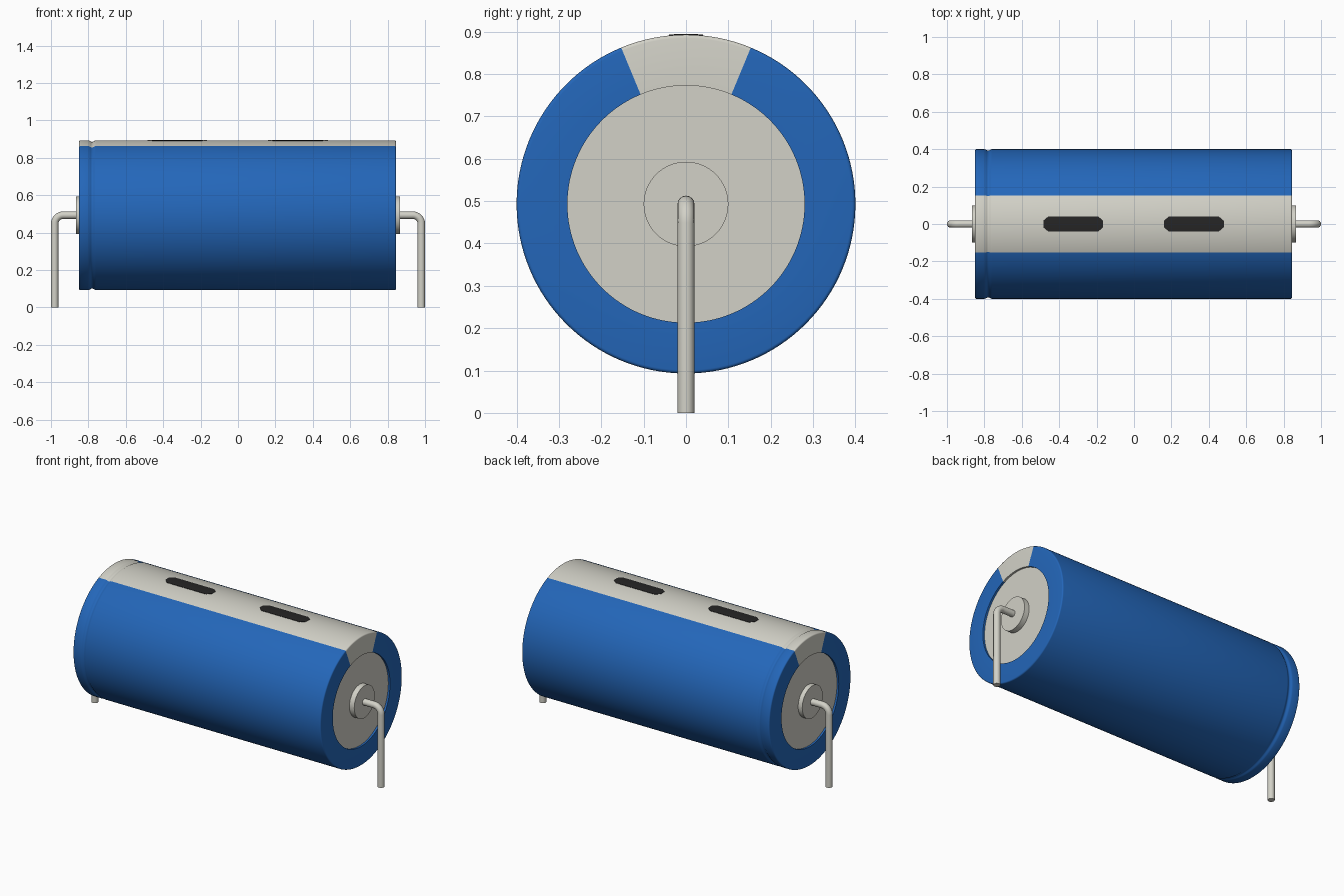
import bpy, bmesh
from math import sin, cos, pi, atan2, radians, sqrt

cube = bpy.data.objects.get("Cube")
if cube:
    bpy.data.objects.remove(cube, do_unlink=True)

AXIS_Z, RADIUS, SEGMENTS = 0.493, 0.4, 128


def material(name, rgb):
    mat = bpy.data.materials.new(name)
    mat.use_nodes = True
    mat.diffuse_color = (*rgb, 1)
    mat.node_tree.nodes["Principled BSDF"].inputs["Base Color"].default_value = (*rgb, 1)
    return mat


BLUE = material("blue sleeve", (0.017, 0.134, 0.488))
GREY = material("light metal grey", (0.645, 0.638, 0.572))
BLACK = material("black print", (0.019, 0.0185, 0.0185))


def finish(name, bm, mats):
    bmesh.ops.recalc_face_normals(bm, faces=bm.faces)
    mesh = bpy.data.meshes.new(name)
    bm.to_mesh(mesh)
    bm.free()
    for mat in mats:
        mesh.materials.append(mat)
    obj = bpy.data.objects.new(name, mesh)
    bpy.context.collection.objects.link(obj)
    smooth(obj)
    return obj


def smooth(obj):
    bpy.ops.object.select_all(action="DESELECT")
    obj.select_set(True)
    bpy.context.view_layer.objects.active = obj
    bpy.ops.object.shade_smooth_by_angle(angle=radians(35))


def lathe(name, profile, mats, segments=SEGMENTS, caps=False, stripe=0):
    """Revolve (x, radius) points about the horizontal axis."""
    bm = bmesh.new()
    rings = []
    for x, r in profile:
        rings.append([bm.verts.new((x, r * sin(2 * pi * i / segments),
                                    AXIS_Z + r * cos(2 * pi * i / segments)))
                      for i in range(segments)])
    for a, b in zip(rings, rings[1:]):
        for i in range(segments):
            j = (i + 1) % segments
            bm.faces.new((a[i], a[j], b[j], b[i]))
    if caps:
        bm.faces.new(rings[0])
        bm.faces.new(rings[-1])
    for face in bm.faces:
        c = face.calc_center_median()
        if abs(atan2(c.y, c.z - AXIS_Z)) < stripe:
            face.material_index = 1
    return finish(name, bm, mats)


# Sleeve: rounded rims, a crimp groove near the right end, grey stripe on top
LEFT, RIGHT, ROUND, HOLE, RECESS = 0.845, -0.85, 0.008, 0.28, 0.012
arc = [(ROUND * (1 - cos(t * pi / 8)), ROUND * (1 - sin(t * pi / 8))) for t in range(5)]
profile = [(RIGHT + RECESS, HOLE), (RIGHT, HOLE)]
profile += [(RIGHT + dx, RADIUS - dr) for dx, dr in arc]
profile += [(-0.78 + 0.02 * t / 4, RADIUS - 0.004 * (1 + cos(pi * t / 4)))
            for t in range(-4, 5)]
profile += [(LEFT - dx, RADIUS - dr) for dx, dr in reversed(arc)]
profile += [(LEFT, HOLE), (LEFT - RECESS, HOLE)]
lathe("sleeve", profile, [BLUE, GREY], stripe=radians(22.5))

# Ends: recessed cap, raised collar and bent wire lead
for side, s, rim in (("left", 1, LEFT), ("right", -1, -RIGHT)):
    lathe(side + "_end_cap", [(s * (rim - 0.04), HOLE), (s * (rim - RECESS), HOLE)],
          [GREY], caps=True)
    lathe(side + "_collar", [(s * (rim - 0.03), 0.1), (s * 0.866, 0.1)],
          [GREY], segments=64, caps=True)

    curve = bpy.data.curves.new(side + "_lead", "CURVE")
    curve.dimensions = "3D"
    curve.bevel_depth = 0.02
    curve.bevel_resolution = 6
    curve.use_fill_caps = True
    bend = 0.045
    path = [(0.82, AXIS_Z)]
    path += [(0.98 - bend + bend * sin(t * pi / 16), AXIS_Z - bend + bend * cos(t * pi / 16))
             for t in range(9)]
    path += [(0.98, 0)]
    spline = curve.splines.new("POLY")
    spline.points.add(len(path) - 1)
    for point, (x, z) in zip(spline.points, path):
        point.co = (s * x, 0, z, 1)
    curve.materials.append(GREY)
    lead = bpy.data.objects.new(side + "_lead", curve)
    bpy.context.collection.objects.link(lead)
    bpy.ops.object.select_all(action="DESELECT")
    lead.select_set(True)
    bpy.context.view_layer.objects.active = lead
    bpy.ops.object.convert(target="MESH")
    smooth(bpy.context.view_layer.objects.active)

# Printed dashes: thin clipped-corner plates that follow the curve of the stripe
for side, centre in (("left", 0.32), ("right", -0.325)):
    bm = bmesh.new()
    rows = []
    for i in range(-8, 9):
        y = 0.04 * i / 8
        half = 0.16 - 1.2 * max(0, abs(y) - 0.018)
        z = AXIS_Z + sqrt((RADIUS + 0.002) ** 2 - y * y)
        rows.append([bm.verts.new((centre + e * half, y, z)) for e in (-1, 1)])
    for a, b in zip(rows, rows[1:]):
        bm.faces.new((a[0], a[1], b[1], b[0]))
    top = list(bm.faces)
    base = bmesh.ops.extrude_face_region(bm, geom=top, use_keep_orig=True)
    bmesh.ops.translate(bm, vec=(0, 0, -0.004),
                        verts=[v for v in base["geom"] if isinstance(v, bmesh.types.BMVert)])
    finish(side + "_dash", bm, [BLACK])
